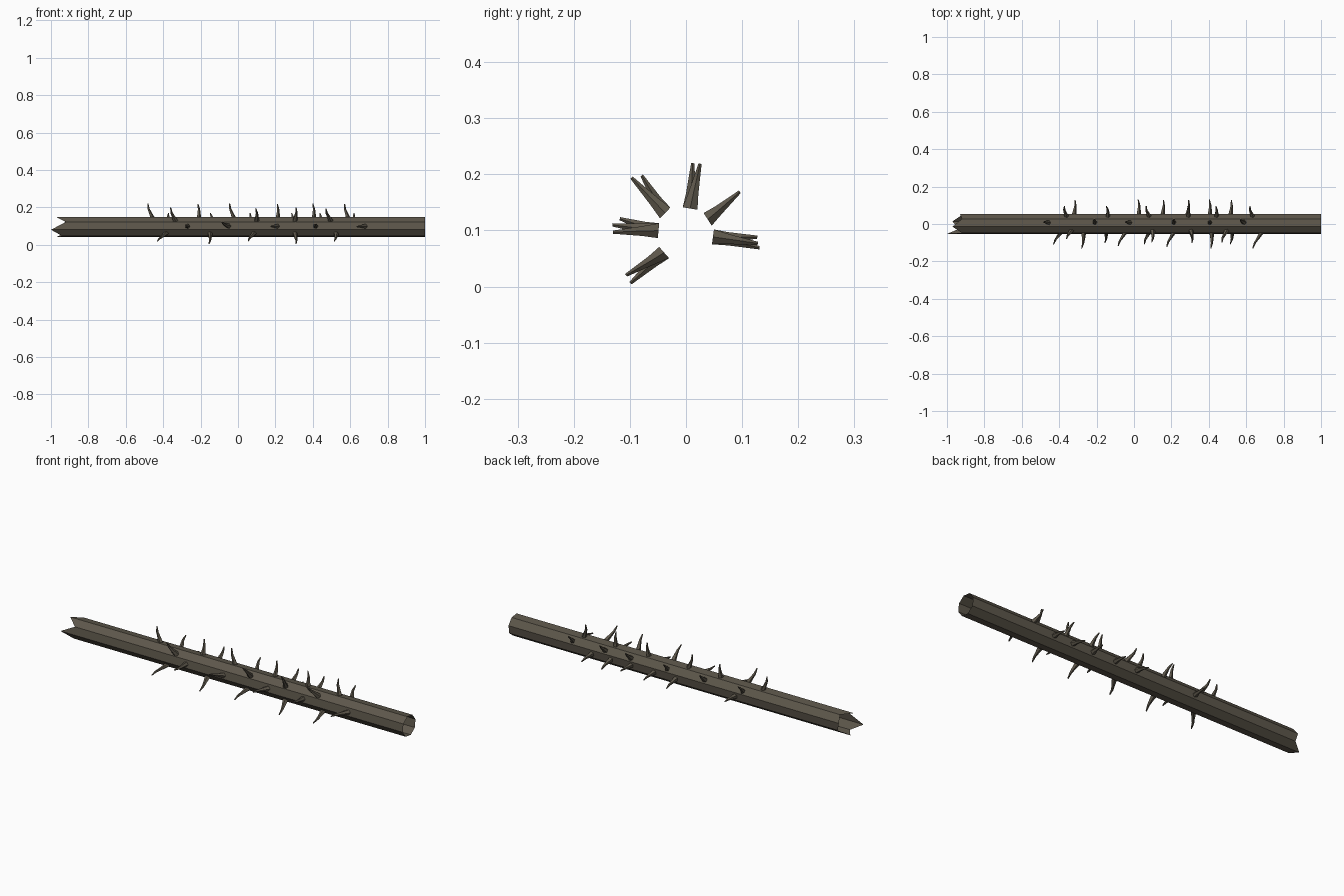
import bpy, bmesh
from math import cos, sin, radians, pi
from mathutils import Vector

if "Cube" in bpy.data.objects:
    bpy.data.objects.remove(bpy.data.objects["Cube"])

bark = bpy.data.materials.new("bark")
bark.diffuse_color = (0.11, 0.095, 0.07, 1)
bark.use_nodes = True
bark.node_tree.nodes["Principled BSDF"].inputs["Base Color"].default_value = bark.diffuse_color

CZ, R = 0.095, 0.055


def finish(bm, name):
    bmesh.ops.recalc_face_normals(bm, faces=bm.faces)
    mesh = bpy.data.meshes.new(name)
    bm.to_mesh(mesh)
    bm.free()
    mesh.materials.append(bark)
    obj = bpy.data.objects.new(name, mesh)
    bpy.context.collection.objects.link(obj)
    return obj


# Hollow eight-sided log, open at both ends, splintered at -x
jag = [-0.93, -0.92, -0.97, -0.92, -1.0, -0.94, -0.97, -0.92]
bm = bmesh.new()
rings = []
for k, x_end in enumerate(jag):
    a = radians(15 + 45 * k)
    y, z = R * cos(a), CZ + R * sin(a)
    rings.append([bm.verts.new((x, y, z)) for x in (x_end, -0.9, 1.0)])
for k in range(8):
    p, q = rings[k], rings[(k + 1) % 8]
    for i in range(2):
        bm.faces.new((p[i], p[i + 1], q[i + 1], q[i]))
finish(bm, "hollow_log")


# Tapering, slightly bent thorn with five sides
def thorn(name, base, tip):
    base, tip = Vector(base), Vector(tip)
    out = Vector((0, base.y, base.z - CZ)).normalized()
    side = Vector((1, 0, 0))
    across = out.cross(side)
    d = tip - base
    bend = Vector((-0.006 if d.x < -0.01 else 0.004, 0, 0))
    path = [(base - out * 0.004, 0.014), (base + d * 0.3 + bend * 0.6, 0.0095),
            (base + d * 0.62 + bend, 0.0065), (tip, 0.003)]
    bm = bmesh.new()
    loops = []
    for c, r in path:
        loops.append([bm.verts.new(c + side * r * cos(2 * pi * i / 5)
                                   + across * r * sin(2 * pi * i / 5)) for i in range(5)])
    for lo, hi in zip(loops, loops[1:]):
        for i in range(5):
            j = (i + 1) % 5
            bm.faces.new((lo[i], lo[j], hi[j], hi[i]))
    bm.faces.new(loops[0])
    bm.faces.new(loops[-1])
    finish(bm, name)


# Rows of thorns: base (y, z), then (base x, tip x) pairs and tip (y, z) cycle
rows = {
    "top": ((0.008, 0.143), [(0.012, 0.22), (0.025, 0.219)],
            [(-.455, -.482), (-.21, -.215), (-.02, -.045), (.212, .21), (.405, .40), (.59, .57)]),
    "upper_back": ((0.042, 0.122), [(0.096, 0.169)],
                   [(-.36, -.372), (-.14, -.148), (.082, .065), (.29, .287), (.44, .437), (.635, .62)]),
    "back": ((0.052, 0.088), [(0.127, 0.088), (0.131, 0.069), (0.128, 0.077)],
             [(-.322, -.315), (.025, .022), (.152, .157), (.285, .292), (.405, .402), (.515, .52)]),
    "lower_front": ((-0.042, 0.058), [(-0.107, 0.02), (-0.099, 0.006)],
                    [(-.385, -.43), (-.15, -.155), (.085, .055), (.305, .31), (.525, .515)]),
    "front": ((-0.053, 0.1), [(-0.13, 0.097), (-0.118, 0.121), (-0.122, 0.098), (-0.131, 0.11)],
              [(-.27, -.28), (-.05, -.085), (.21, .175), (.415, .41), (.68, .635)]),
    "upper_front": ((-0.04, 0.134), [(-0.079, 0.198), (-0.097, 0.194)],
                    [(-.335, -.36), (.1, .095), (.305, .31), (.495, .47)]),
}
for row, (b, tips, xs) in rows.items():
    for n, (xb, xt) in enumerate(xs):
        thorn(f"{row}_thorn_{n + 1}", (xb, *b), (xt, *tips[n % len(tips)]))
